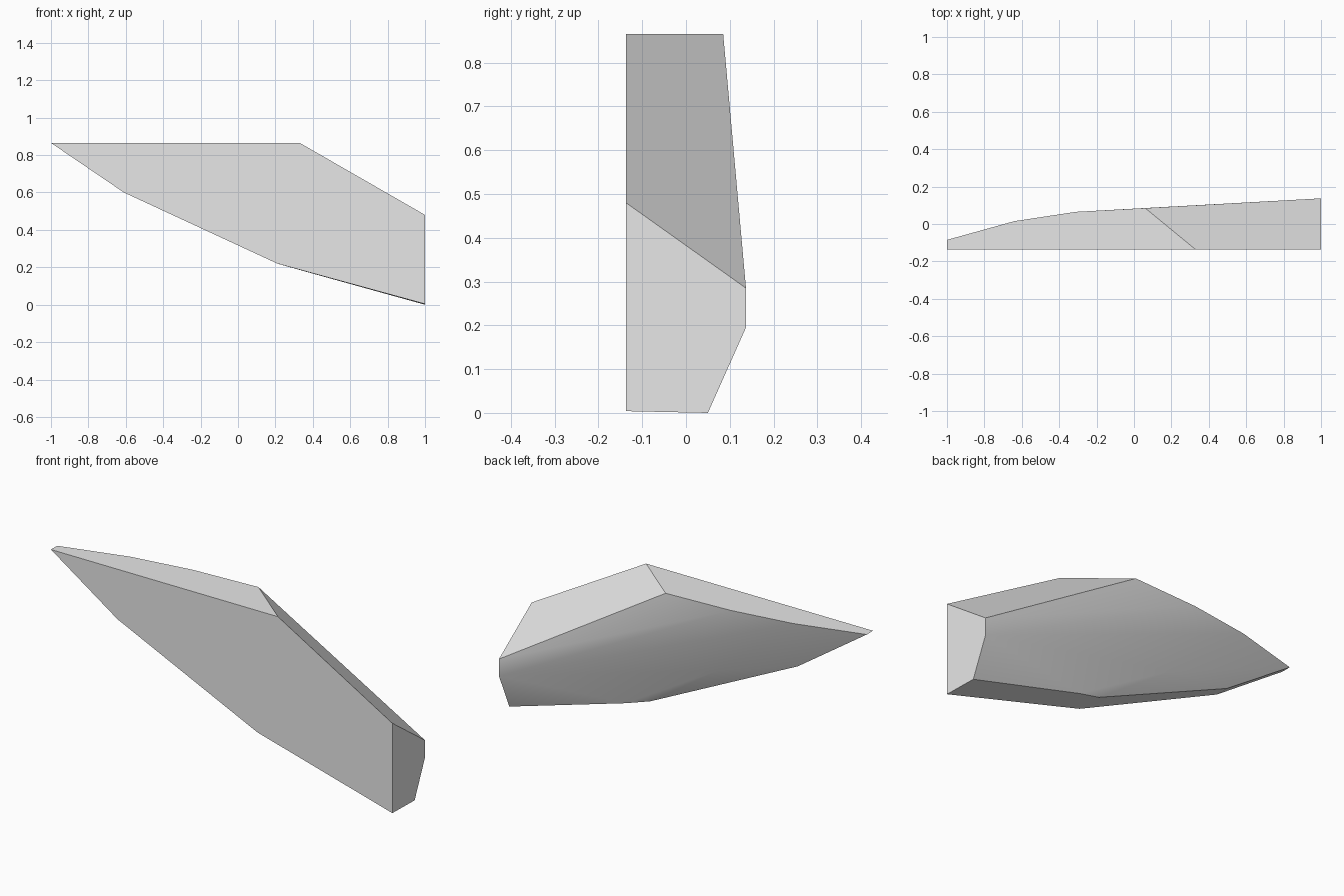
import bpy
import bmesh
import math

cube = bpy.data.objects.get("Cube")
if cube:
    bpy.data.objects.remove(cube, do_unlink=True)

FRONT = -0.137
TOP = 0.865

# Flat front outline (x, z)
front_outline = [(-1, TOP), (0.33, TOP), (1, 0.48), (1, 0.004), (0.21, 0.22), (-0.61, 0.6)]
# Curved back edge of the flat top (x, y)
top_edge = [(-1, -0.085), (-0.64, 0.015), (-0.31, 0.065), (0.06, 0.085)]
# Back corners of the square end (y, z)
end_edge = [(0.137, 0.285), (0.137, 0.195), (0.05, 0)]
# Lower ridge and the bulge of the curved back
back_points = [(0.34, 0.02, 0.183), (0.21, 0, 0.22), (-0.61, -0.065, 0.6), (-0.2, 0.022, 0.5)]

points = [(x, FRONT, z) for x, z in front_outline]
points += [(x, y, TOP) for x, y in top_edge]
points += [(1, y, z) for y, z in end_edge]
points += back_points

# Wrap the corners into one faceted solid and merge flat areas
bm = bmesh.new()
for p in points:
    bm.verts.new(p)
hull = bmesh.ops.convex_hull(bm, input=bm.verts[:])
loose = [v for v in bm.verts if not v.link_faces]
bmesh.ops.delete(bm, geom=loose, context='VERTS')
bmesh.ops.dissolve_limit(bm, angle_limit=math.radians(1.5), verts=bm.verts[:], edges=bm.edges[:])
bmesh.ops.recalc_face_normals(bm, faces=bm.faces[:])
mesh = bpy.data.meshes.new("wing_blade")
bm.to_mesh(mesh)
bm.free()
blade = bpy.data.objects.new("wing_blade", mesh)
bpy.context.collection.objects.link(blade)

# Plain grey surface
grey = bpy.data.materials.new("light_grey")
grey.use_nodes = True
colour = (0.8, 0.8, 0.8, 1)
grey.diffuse_color = colour
grey.node_tree.nodes["Principled BSDF"].inputs["Base Color"].default_value = colour
mesh.materials.append(grey)

# Soft back, crisp borders
bpy.ops.object.select_all(action='DESELECT')
blade.select_set(True)
bpy.context.view_layer.objects.active = blade
bpy.ops.object.shade_smooth_by_angle(angle=math.radians(30))
